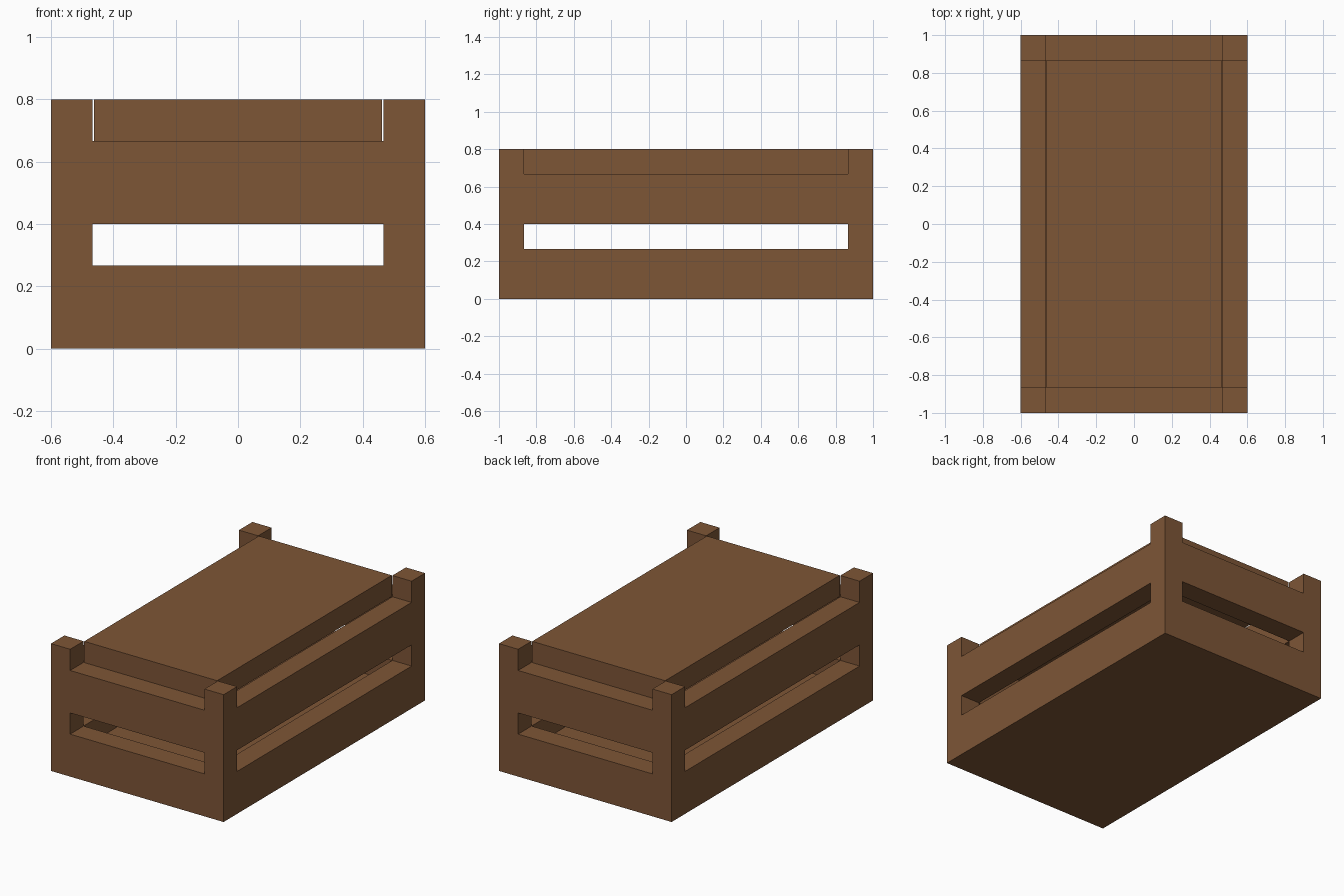
import bpy
import bmesh

cube = bpy.data.objects.get("Cube")
if cube:
    bpy.data.objects.remove(cube, do_unlink=True)

# Single wood colour
WOOD = (0.207, 0.092, 0.037, 1.0)
wood = bpy.data.materials.new("brown wood")
wood.use_nodes = True
wood.diffuse_color = WOOD
wood.node_tree.nodes["Principled BSDF"].inputs["Base Color"].default_value = WOOD

# Grid planes: board thickness is T, outer size 1.2 x 2 x 0.8
T = 2 / 15
XS = (-0.6, -0.6 + T, 0.6 - T, 0.6)
YS = (-1.0, -1.0 + T, 1.0 - T, 1.0)
ZS = (0.0, T, 2 * T, 3 * T, 5 * T, 6 * T)
LEVELS = len(ZS) - 1


def add_object(name, bm):
    mesh = bpy.data.meshes.new(name)
    bmesh.ops.recalc_face_normals(bm, faces=bm.faces)
    bm.to_mesh(mesh)
    bm.free()
    mesh.materials.append(wood)
    obj = bpy.data.objects.new(name, mesh)
    bpy.context.collection.objects.link(obj)
    return obj


def is_wood(i, j, k):
    """Corner posts run full height, rails leave slots, the middle has only a floor."""
    if not (0 <= i < 3 and 0 <= j < 3 and 0 <= k < LEVELS):
        return False
    walls = (i != 1) + (j != 1)
    if walls == 2:
        return True
    return k in (0, 1, 3) if walls == 1 else k == 0


# Crate frame: one watertight shell of posts, rails and floor
bm = bmesh.new()
verts = {}


def corner(i, j, k):
    if (i, j, k) not in verts:
        verts[i, j, k] = bm.verts.new((XS[i], YS[j], ZS[k]))
    return verts[i, j, k]


for i in range(3):
    for j in range(3):
        for k in range(LEVELS):
            if not is_wood(i, j, k):
                continue
            for axis in range(3):
                for side in (0, 1):
                    near = [i, j, k]
                    near[axis] += 2 * side - 1
                    if is_wood(*near):
                        continue
                    ring = []
                    for a, b in ((0, 0), (1, 0), (1, 1), (0, 1)):
                        c = [i, j, k]
                        c[axis] += side
                        c[(axis + 1) % 3] += a
                        c[(axis + 2) % 3] += b
                        ring.append(corner(*c))
                    bm.faces.new(ring)

# Merge the flat base into a single face
base = [f for f in bm.faces if all(v.co.z < 1e-5 for v in f.verts)]
bmesh.ops.dissolve_faces(bm, faces=base, use_verts=True)
add_object("crate_frame", bm)

# Lid: slab between the posts, with a slight gap along its long edges
bm = bmesh.new()
bmesh.ops.create_cube(bm, size=1.0)
bmesh.ops.scale(bm, verts=bm.verts, vec=(0.924, 2 * YS[2], T))
bmesh.ops.translate(bm, verts=bm.verts, vec=(0, 0, 5.5 * T))
add_object("lid", bm)
